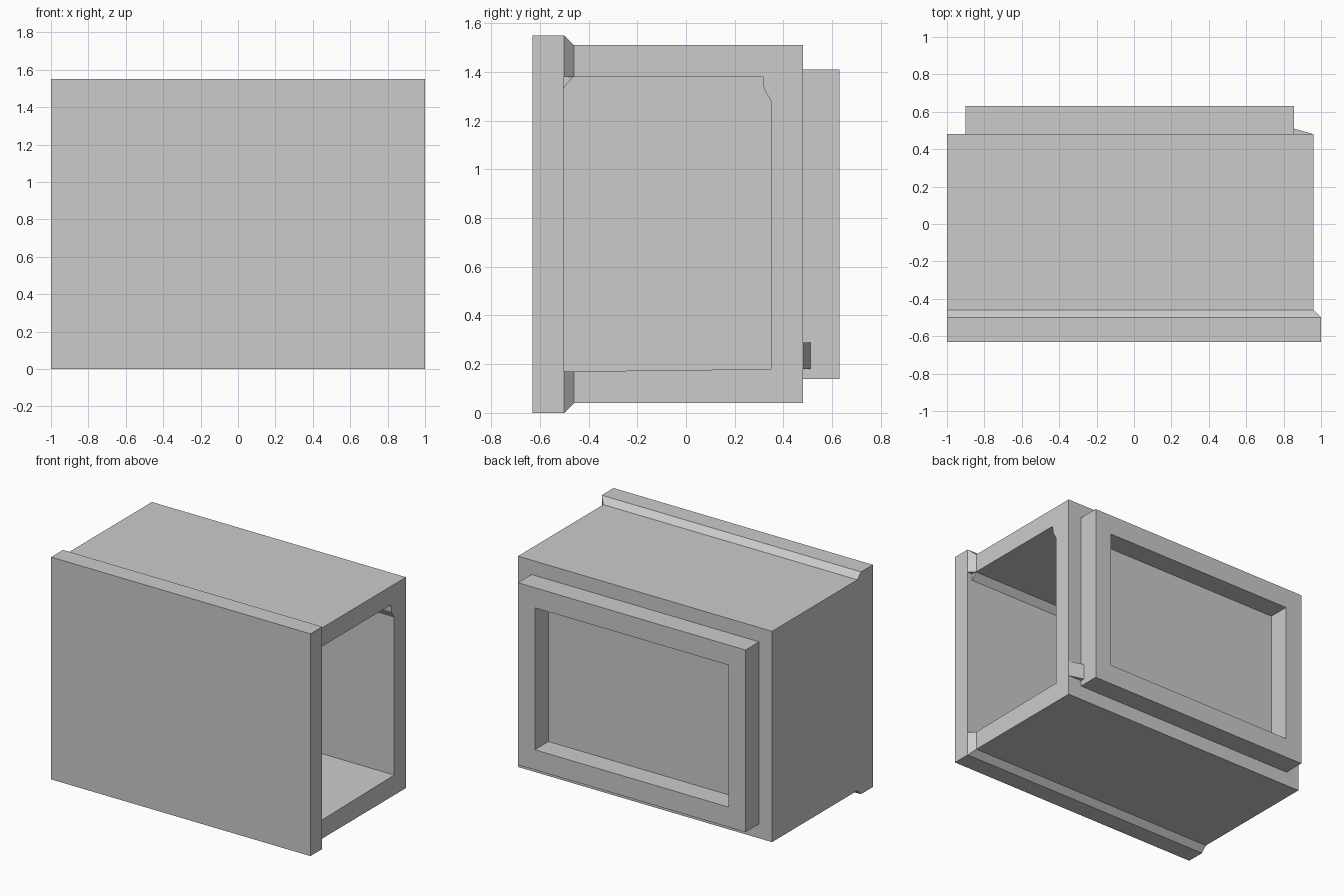
import bpy, bmesh

if "Cube" in bpy.data.objects:
    bpy.data.objects.remove(bpy.data.objects["Cube"])

grey = bpy.data.materials.new("plain_grey")
grey.diffuse_color = (0.6, 0.6, 0.6, 1)
grey.use_nodes = True
grey.node_tree.nodes["Principled BSDF"].inputs["Base Color"].default_value = grey.diffuse_color


def finish(name, bm):
    bmesh.ops.recalc_face_normals(bm, faces=bm.faces)
    me = bpy.data.meshes.new(name)
    bm.to_mesh(me)
    bm.free()
    me.materials.append(grey)
    ob = bpy.data.objects.new(name, me)
    bpy.context.collection.objects.link(ob)
    return ob


def loft(name, rings):
    """Join closed rings of points with quads and cap both ends."""
    bm = bmesh.new()
    loops = [[bm.verts.new(p) for p in ring] for ring in rings]
    n = len(loops[0])
    for a, b in zip(loops, loops[1:]):
        for i in range(n):
            j = (i + 1) % n
            bm.faces.new((a[i], a[j], b[j], b[i]))
    bm.faces.new(loops[0])
    bm.faces.new(loops[-1])
    return finish(name, bm)


def rect(y, x0, x1, z0, z1):
    return [(x0, y, z0), (x1, y, z0), (x1, y, z1), (x0, y, z1)]


def prism_x(name, profile, x0, x1):
    return loft(name, [[(x, y, z) for y, z in profile] for x in (x0, x1)])


# Cabinet: thick front panel, bevel, body, raised back frame and its recess
cabinet = loft("cabinet", [
    rect(-0.63, -1, 1, 0, 1.55),
    rect(-0.50, -1, 1, 0, 1.55),
    rect(-0.46, -1, 0.96, 0.04, 1.51),
    rect(0.48, -1, 0.96, 0.04, 1.51),
    rect(0.48, -0.90, 0.855, 0.14, 1.41),
    rect(0.63, -0.90, 0.855, 0.14, 1.41),
    rect(0.63, -0.77, 0.725, 0.28, 1.27),
    rect(0.48, -0.77, 0.725, 0.28, 1.27),
])

# Hollow inside, open on the right
cutter = loft("cavity_cutter", [
    rect(-0.502, -0.87, 1.2, 0.17, 1.38),
    rect(0.35, -0.87, 1.2, 0.18, 1.38),
])
cutter.hide_render = True
mod = cabinet.modifiers.new("cavity", 'BOOLEAN')
mod.operation = 'DIFFERENCE'
mod.solver = 'EXACT'
mod.object = cutter
bpy.context.view_layer.objects.active = cabinet
cabinet.select_set(True)
bpy.ops.object.modifier_apply(modifier=mod.name)
bpy.data.objects.remove(cutter, do_unlink=True)

# Slanted rail along the top front of the hollow
prism_x("top_rail", [(-0.505, 1.33), (-0.46, 1.385), (-0.505, 1.385)], -0.87, 0.96)

# Small corner gusset at the top rear of the opening
prism_x("corner_gusset", [(0.315, 1.385), (0.32, 1.33), (0.355, 1.27), (0.355, 1.385)],
        0.83, 0.96)

# Small wedge beside the back frame
loft("frame_wedge", [[(0.85, 0.475, z), (0.96, 0.48, z), (0.85, 0.512, z)]
                     for z in (0.18, 0.29)])
